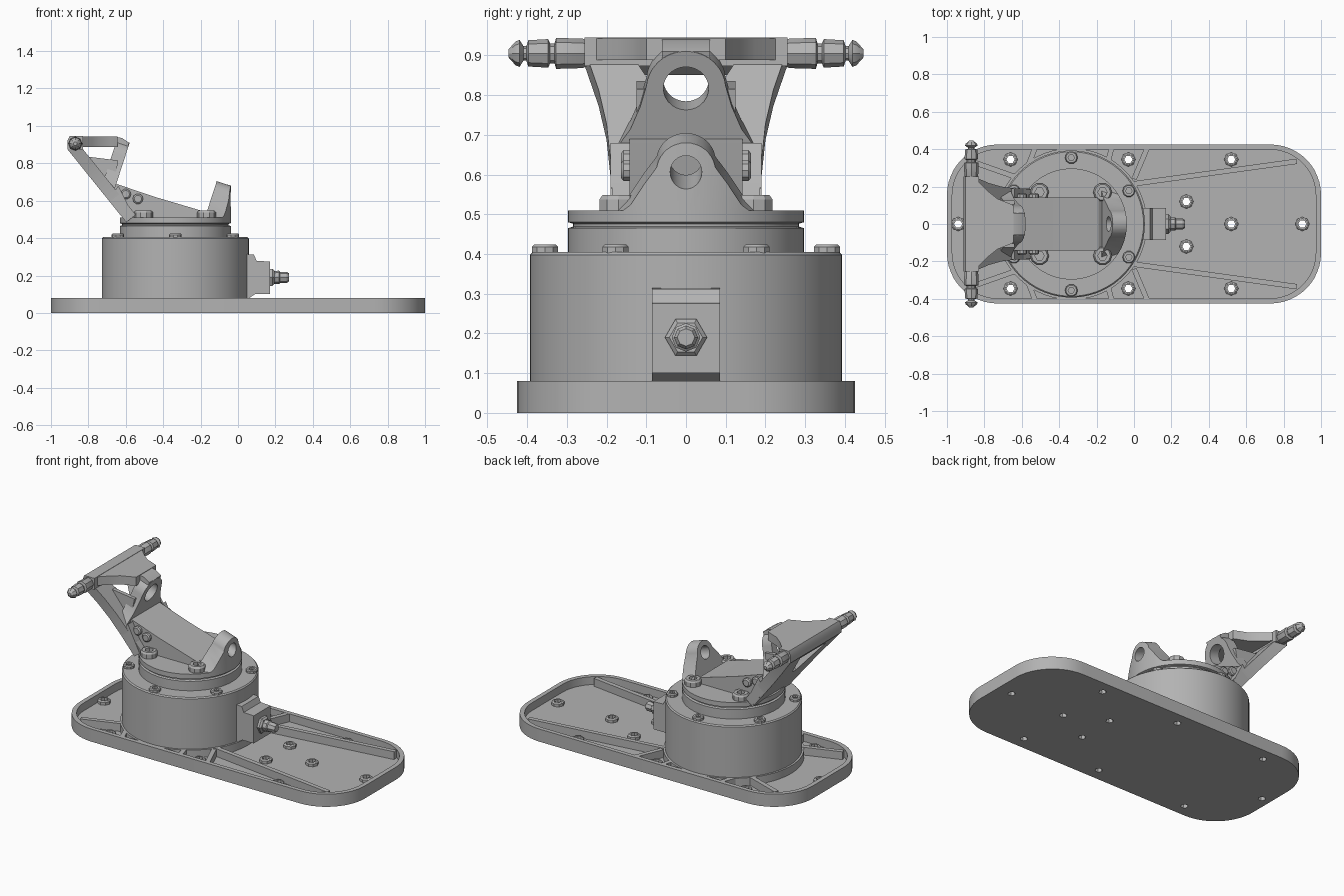
import bpy, bmesh
from math import sin, cos, pi, radians
from mathutils import Matrix, Vector

if "Cube" in bpy.data.objects:
    bpy.data.objects.remove(bpy.data.objects["Cube"])

metal = bpy.data.materials.new("machined_grey")
metal.use_nodes = True
GREY = (0.45, 0.45, 0.45, 1)
metal.diffuse_color = GREY
metal.node_tree.nodes["Principled BSDF"].inputs["Base Color"].default_value = GREY
parts = []


def frame(origin, xdir, ydir):
    """Matrix whose local x and y follow the given directions."""
    x, y = Vector(xdir).normalized(), Vector(ydir).normalized()
    return Matrix.Translation(origin) @ Matrix((x, y, x.cross(y))).transposed().to_4x4()


def finish(name, bm, matrix):
    bm.transform(matrix)
    bmesh.ops.recalc_face_normals(bm, faces=bm.faces)
    mesh = bpy.data.meshes.new(name)
    bm.to_mesh(mesh)
    bm.free()
    mesh.materials.append(metal)
    obj = bpy.data.objects.new(name, mesh)
    bpy.context.collection.objects.link(obj)
    parts.append(obj)
    return obj


def prism(name, pts, depth, matrix=Matrix()):
    """Extrude a local xy outline along local z."""
    bm = bmesh.new()
    face = bm.faces.new([bm.verts.new((x, y, 0)) for x, y in pts])
    ext = bmesh.ops.extrude_face_region(bm, geom=[face])["geom"]
    bmesh.ops.translate(bm, vec=(0, 0, depth),
                        verts=[g for g in ext if isinstance(g, bmesh.types.BMVert)])
    return finish(name, bm, matrix)


def lathe(name, profile, sides, matrix=Matrix()):
    """Closed turned solid from (radius, height) pairs."""
    bm = bmesh.new()
    rings = [[bm.verts.new((r * cos(2 * pi * i / sides), r * sin(2 * pi * i / sides), h))
              for i in range(sides)] for r, h in profile]
    for a, b in zip(rings, rings[1:]):
        for i in range(sides):
            j = (i + 1) % sides
            bm.faces.new((a[i], a[j], b[j], b[i]))
    bm.faces.new(rings[0])
    bm.faces.new(rings[-1])
    return finish(name, bm, matrix)


def cut(obj, tool, operation="DIFFERENCE"):
    mod = obj.modifiers.new("cut", "BOOLEAN")
    mod.operation, mod.object, mod.solver = operation, tool, "EXACT"
    bpy.context.view_layer.update()
    graph = bpy.context.evaluated_depsgraph_get()
    mesh = bpy.data.meshes.new_from_object(obj.evaluated_get(graph))
    obj.modifiers.clear()
    obj.data = mesh
    parts.remove(tool)
    bpy.data.objects.remove(tool)


def arc(cx, cy, r, a0, a1, n):
    return [(cx + r * cos(radians(a0 + (a1 - a0) * i / n)),
             cy + r * sin(radians(a0 + (a1 - a0) * i / n))) for i in range(n + 1)]


def rounded(hx, hy, r):
    pts = []
    for k, (sx, sy) in enumerate(((1, 1), (-1, 1), (-1, -1), (1, -1))):
        pts += arc(sx * (hx - r), sy * (hy - r), r, 90 * k, 90 * k + 90, 12)
    return pts


def mirrored(half):
    return half + [(-x, y) for x, y in reversed(half) if abs(x) > 1e-6]


def at(x, y, z):
    return Matrix.Translation((x, y, z))


def side_profile(name, pts, y0, y1):
    """Outline in the x-z plane, filling y0 to y1."""
    return prism(name, pts, y1 - y0, frame((0, y1, 0), (1, 0, 0), (0, 0, 1)))


CX = -0.335
FLOOR = 0.03

# Base plate: tray with rim, diagonal ribs and screw bosses
plate = prism("base_plate", rounded(1, 0.425, 0.27), 0.08)
cut(plate, prism("tray_cutter", rounded(0.972, 0.398, 0.245), 0.2, at(0, 0, FLOOR)))
bosses = [(0.28, 0.12), (0.28, -0.12), (0.52, 0), (0.9, 0), (-0.94, 0)]
bosses += [(x, s * 0.345) for x in (0.52, -0.66, -0.03) for s in (1, -1)]
for x, y in bosses:
    cut(plate, lathe("hole_cutter", [(0.022, -0.1), (0.022, 0.2)], 6, at(x, y, 0)))
    boss = lathe("plate_boss", [(0.038, 0), (0.038, 0.022), (0.03, 0.028)], 8, at(x, y, FLOOR - 0.005))
    cut(boss, lathe("hole_cutter", [(0.022, -0.1), (0.022, 0.2)], 6, at(x, y, 0)))
ribs = [((0.0, 0.215), (0.87, 0.335)), ((-0.6, 0.24), (-0.87, 0.335)),
        ((0.0, 0.24), (0.07, 0.405)), ((-0.57, 0.3), (-0.53, 0.405)), ((-0.14, 0.33), (-0.12, 0.405))]
for s in (1, -1):
    for (ax, ay), (bx, by) in ribs:
        a, b = Vector((ax, s * ay, 0.02)), Vector((bx, s * by, 0.02))
        n = (b - a).length
        prism("plate_rib", [(0, -0.014), (n, -0.014), (n, 0.014), (0, 0.014)], 0.0595,
              frame(a, b - a, Vector((0, 0, 1)).cross(b - a)))

# Turned housing with grooved turntable
lathe("housing", [(0.405, 0.02), (0.405, 0.079), (0.393, 0.079), (0.393, 0.398), (0.386, 0.405),
                  (0.297, 0.405), (0.297, 0.465), (0.284, 0.469), (0.284, 0.476),
                  (0.297, 0.48), (0.297, 0.51)], 72, at(CX, 0, 0))


def bolt(name, x, y, z, r, h):
    obj = lathe(name, [(r, 0), (r, h * 0.75), (r * 0.85, h)], 10, at(x, y, z))
    cut(obj, lathe("socket_cutter", [(r * 0.5, h * 0.4), (r * 0.5, h * 2)], 6, at(x, y, z)))


for k in range(6):
    a = radians(30 + 60 * k)
    bolt("housing_bolt", CX + 0.355 * cos(a), 0.355 * sin(a), 0.4, 0.034, 0.024)
for x in (-0.505, -0.168):
    for y in (0.17, -0.17):
        bolt("turntable_bolt", x, y, 0.505, 0.05, 0.043)

# Cable connector
side_profile("connector_block", [(0.03, 0.08), (0.06, 0.08), (0.09, 0.1), (0.17, 0.1), (0.17, 0.275),
                                 (0.1, 0.278), (0.085, 0.312), (0.03, 0.315)], -0.085, 0.085)
along_x = frame((0.16, 0, 0.19), (0, 1, 0), (0, 0, 1))
lathe("connector_nut", [(0.053, 0), (0.053, 0.024), (0.042, 0.034)], 6, along_x)
lathe("connector_plug", [(0.034, 0.02), (0.036, 0.06), (0.03, 0.065), (0.03, 0.1), (0.022, 0.112)], 8, along_x)

# Tilted front lug, trimmed to the turntable edge
TILT = radians(18)
up = (sin(TILT), 0, cos(TILT))
lug_frame = frame((-0.18, 0, 0.5), (0, 1, 0), up)
half = [(0.21, 0), (0.18, 0.02), (0.14, 0.055), (0.105, 0.11)] + arc(0, 0.14, 0.075, 10, 90, 8)
lug = prism("front_lug", mirrored(half), 0.2, lug_frame)
cut(lug, lathe("trim_cutter", [(0.297, 0.49), (0.297, 0.8)], 72, at(CX, 0, 0)), "INTERSECT")
cut(lug, lathe("bore_cutter", [(0.04, -0.1), (0.04, 0.3)], 24, lug_frame @ at(0, 0.144, 0)))

# Sloping saddle between the lugs
side_profile("saddle", [(-0.6, 0.5), (-0.715, 0.645), (-0.65, 0.69), (-0.45, 0.622),
                        (-0.19, 0.545), (-0.15, 0.505)], -0.142, 0.142)
for s in (1, -1):
    y0, y1 = sorted((s * 0.13, s * 0.19))
    side_profile("saddle_cheek", [(-0.6, 0.5), (-0.69, 0.61), (-0.64, 0.68), (-0.6, 0.6), (-0.56, 0.52)], y0, y1)
    for x, z in ((-0.6, 0.635), (-0.535, 0.61)):
        lathe("saddle_pin", [(0.028, 0), (0.028, 0.02), (0.02, 0.026)], 10,
              frame((x, s * 0.137, z), (1, 0, 0), (0, 0, -s)))

# Rear strut with a triangular window
strut_frame = frame((-0.61, 0, 0.5), (0, 1, 0), (-0.31, 0, 0.385))
strut = prism("rear_strut", mirrored([(0.185, -0.02), (0.19, 0.12), (0.2, 0.24), (0.22, 0.35),
                                      (0.255, 0.48)]), 0.065, strut_frame)
cut(strut, prism("window_cutter", [(-0.02, 0.24), (0.02, 0.24), (0.13, 0.45), (-0.13, 0.45)], 0.4,
                 strut_frame @ at(0, 0, -0.1)))

# Upper lug with bore
upper_frame = frame((-0.68, 0, 0.6), (0, 1, 0), up) @ at(0, 0, -0.07)
half = [(0.175, 0.07), (0.14, 0.12), (0.115, 0.18)] + arc(0, 0.226, 0.1, 5, 90, 10)
upper = prism("upper_lug", mirrored(half), 0.07, upper_frame)
cut(upper, lathe("bore_cutter", [(0.057, -0.2), (0.057, 0.2)], 28, upper_frame @ at(0, 0.228, 0)))

# Top yoke and crossbar
yoke = [(0.255, -0.86), (0.225, -0.83), (0.175, -0.78), (0.135, -0.73), (0.115, -0.68), (0.1, -0.645)]
prism("top_yoke", [(y, x) for x, y in mirrored(yoke)], 0.055, at(0, 0, 0.888))
side_profile("yoke_nose", [(-0.66, 0.89), (-0.66, 0.943), (-0.62, 0.935), (-0.582, 0.91), (-0.592, 0.88)],
             -0.06, 0.06)
side_profile("crossbar", [(-0.912, 0.873), (-0.912, 0.92), (-0.9, 0.945), (-0.83, 0.945), (-0.83, 0.873)],
             -0.255, 0.255)

# Inner webs and end pins on both sides
pin = [(0.03, 0), (0.037, 0.012), (0.039, 0.08), (0.025, 0.084), (0.025, 0.095), (0.036, 0.1),
       (0.033, 0.15), (0.018, 0.155), (0.018, 0.162), (0.034, 0.172), (0.03, 0.182), (0.01, 0.2)]
for s in (1, -1):
    y0, y1 = sorted((s * 0.1, s * 0.125))
    side_profile("inner_web", [(-0.84, 0.84), (-0.64, 0.815), (-0.67, 0.66), (-0.7, 0.65)], y0, y1)
    lathe("end_pin", pin, 8, frame((-0.87, s * 0.247, 0.905), (1, 0, 0), (0, 0, -s)))

# Smooth the turned surfaces, keep machined edges crisp
bpy.ops.object.select_all(action="DESELECT")
for obj in parts:
    obj.select_set(True)
bpy.context.view_layer.objects.active = plate
bpy.ops.object.shade_smooth_by_angle(angle=radians(28))
